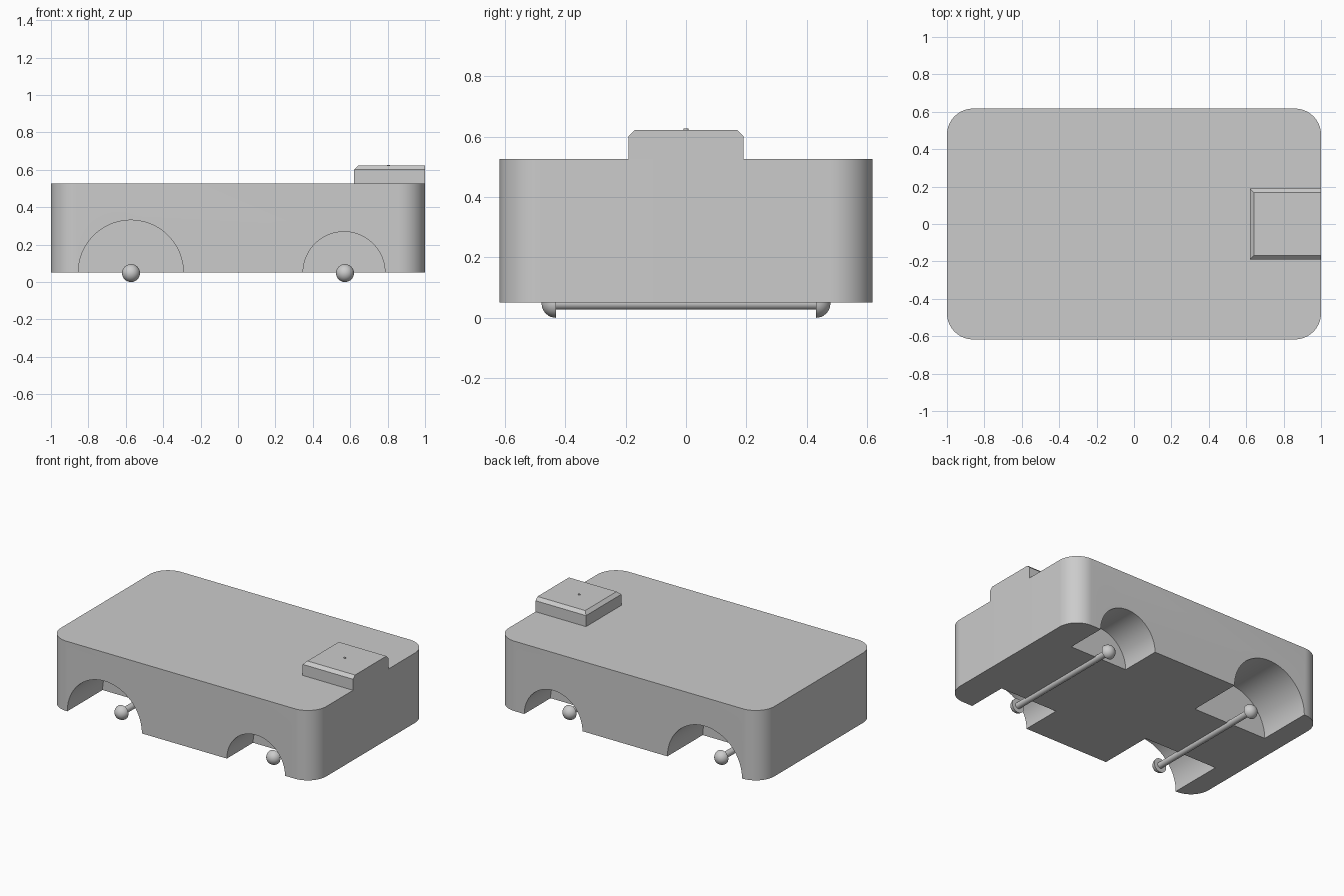
import bpy, bmesh, math
from mathutils import Matrix, Vector

default = bpy.data.objects.get("Cube")
if default:
    bpy.data.objects.remove(default, do_unlink=True)

HALF_Y, FLOOR, ROOF = 0.617, 0.05, 0.526
AXLE_X = 0.572
HUB_Y = 0.43

grey = bpy.data.materials.new("plain_grey")
grey.use_nodes = True
grey.diffuse_color = (0.6, 0.6, 0.6, 1)
grey.node_tree.nodes["Principled BSDF"].inputs["Base Color"].default_value = grey.diffuse_color


def finish(name, bm, smooth=True):
    """Turn a bmesh into a named object with the grey material."""
    bmesh.ops.recalc_face_normals(bm, faces=bm.faces)
    mesh = bpy.data.meshes.new(name)
    bm.to_mesh(mesh)
    bm.free()
    mesh.materials.append(grey)
    obj = bpy.data.objects.new(name, mesh)
    bpy.context.collection.objects.link(obj)
    if smooth:
        shade(obj)
    return obj


def shade(obj):
    bpy.ops.object.select_all(action="DESELECT")
    obj.select_set(True)
    bpy.context.view_layer.objects.active = obj
    bpy.ops.object.shade_smooth_by_angle(angle=math.radians(30))


def box(low, high):
    low, high = Vector(low), Vector(high)
    bm = bmesh.new()
    bmesh.ops.create_cube(bm, size=1, matrix=Matrix.Translation((low + high) / 2)
                          @ Matrix.Diagonal((*(high - low), 1)))
    return bm


def rod(x, y0, y1, z, radius, sides):
    """Cylinder lying along y."""
    bm = bmesh.new()
    place = Matrix.Translation((x, (y0 + y1) / 2, z)) @ Matrix.Rotation(math.pi / 2, 4, "X")
    bmesh.ops.create_cone(bm, cap_ends=True, segments=sides, radius1=radius,
                          radius2=radius, depth=abs(y1 - y0), matrix=place)
    return bm


# Body block with rounded upright corners
bm = box((-1, -HALF_Y, FLOOR), (1, HALF_Y, ROOF))
upright = [e for e in bm.edges if abs(e.verts[0].co.z - e.verts[1].co.z) > 0.1]
bmesh.ops.bevel(bm, geom=upright, offset=0.14, segments=16, profile=0.5, affect="EDGES")
body = finish("body", bm, smooth=False)

# Wheel arches: wide and deep at one end, smaller at the other
for label, x, radius, inner in (("large", -0.573, 0.281, 0.237), ("small", 0.567, 0.219, 0.335)):
    for side, sign in (("left", 1), ("right", -1)):
        cutter = finish(f"{label}_arch_cutter_{side}",
                        rod(x, sign * inner, sign * 0.8, FLOOR, radius, 80), smooth=False)
        cutter.hide_render = True
        cut = body.modifiers.new("arch", "BOOLEAN")
        cut.operation, cut.solver, cut.object = "DIFFERENCE", "EXACT", cutter
        bpy.context.view_layer.objects.active = body
        bpy.ops.object.modifier_apply(modifier=cut.name)
        bpy.data.objects.remove(cutter, do_unlink=True)
shade(body)

# Raised roof block, chamfered on three sides and flush with the end
bm = box((0.62, -0.19, ROOF - 0.01), (1, 0.19, 0.622))
top_edges = [e for e in bm.edges if all(v.co.z > 0.6 for v in e.verts)
             and not all(v.co.x > 0.99 for v in e.verts)]
bmesh.ops.bevel(bm, geom=top_edges, offset=0.021, segments=1, affect="EDGES")
finish("roof_block", bm, smooth=False)

# Tiny stud on the roof block
bm = bmesh.new()
bmesh.ops.create_cone(bm, cap_ends=True, segments=16, radius1=0.008, radius2=0.008,
                      depth=0.008, matrix=Matrix.Translation((0.805, 0, 0.622)))
finish("roof_stud", bm)

# Axles with a half-ball hub at each end
for label, x in (("rear", -AXLE_X), ("front", AXLE_X)):
    finish(f"{label}_axle", rod(x, -HUB_Y, HUB_Y, 0.048, 0.021, 32))
    for side, sign in (("left", 1), ("right", -1)):
        bm = bmesh.new()
        bmesh.ops.create_uvsphere(bm, u_segments=32, v_segments=16, radius=0.048)
        half = bmesh.ops.bisect_plane(bm, geom=bm.verts[:] + bm.edges[:] + bm.faces[:],
                                      plane_co=(0, 0, 0), plane_no=(0, 0, -1), clear_outer=True)
        rim = [e for e in half["geom_cut"] if isinstance(e, bmesh.types.BMEdge)]
        bmesh.ops.holes_fill(bm, edges=rim)
        bmesh.ops.transform(bm, verts=bm.verts, matrix=Matrix.Translation((x, sign * HUB_Y, 0.048))
                            @ Matrix.Rotation(-sign * math.pi / 2, 4, "X"))
        finish(f"{label}_hub_{side}", bm)
